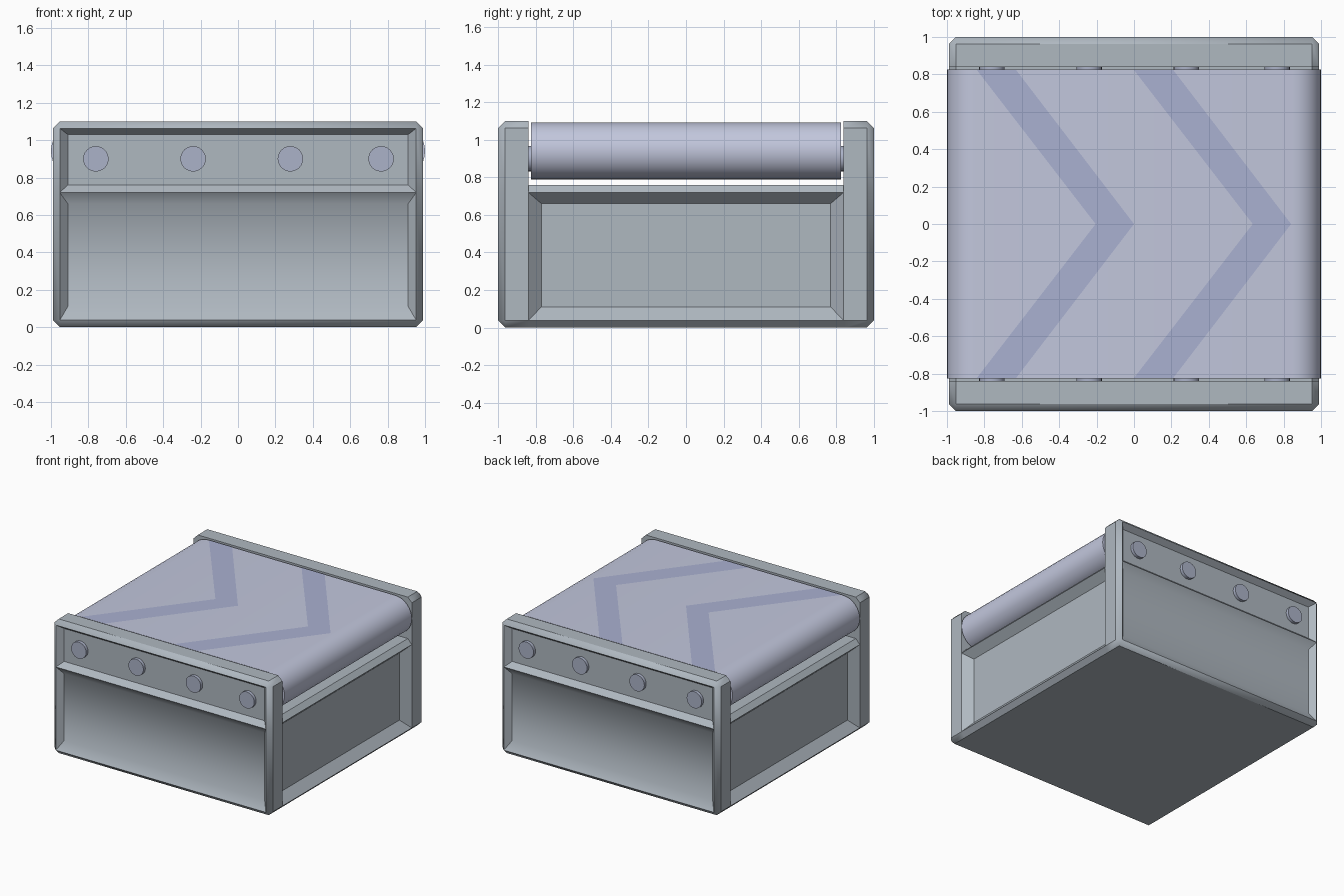
import bpy, bmesh, math
from mathutils import Vector

if "Cube" in bpy.data.objects:
    bpy.data.objects.remove(bpy.data.objects["Cube"])


def material(name, rgb):
    m = bpy.data.materials.new(name)
    m.diffuse_color = (*rgb, 1)
    m.use_nodes = True
    m.node_tree.nodes["Principled BSDF"].inputs["Base Color"].default_value = m.diffuse_color
    return m


FRAME = material("frame_grey", (0.43, 0.48, 0.53))
BELT = material("belt_lilac", (0.54, 0.57, 0.72))
MARK = material("chevron_blue", (0.40, 0.44, 0.64))
PIN = material("pin_blue", (0.41, 0.45, 0.58))


def add_object(name, bm, mat=None, angle=None):
    bmesh.ops.recalc_face_normals(bm, faces=bm.faces[:])
    me = bpy.data.meshes.new(name)
    bm.to_mesh(me)
    bm.free()
    ob = bpy.data.objects.new(name, me)
    bpy.context.collection.objects.link(ob)
    if mat:
        me.materials.append(mat)
    if angle:
        bpy.ops.object.select_all(action='DESELECT')
        ob.select_set(True)
        bpy.context.view_layer.objects.active = ob
        bpy.ops.object.shade_smooth_by_angle(angle=math.radians(angle))
    return ob


def prism_y(profile, y0, y1):
    """Extrude an x-z outline along y."""
    bm = bmesh.new()
    f = bm.faces.new([bm.verts.new((x, y0, z)) for x, z in profile])
    ext = bmesh.ops.extrude_face_region(bm, geom=[f])
    for v in ext["geom"]:
        if isinstance(v, bmesh.types.BMVert):
            v.co.y = y1
    return bm


def recess(bm, normal, centre, low, high, depth):
    """Sink the face nearest to centre; low/high bound the inner panel."""
    n, c = Vector(normal), Vector(centre)
    bm.normal_update()
    face = min((f for f in bm.faces if f.normal.dot(n) > 0.99),
               key=lambda f: (f.calc_center_median() - c).length)
    mid = face.calc_center_median()
    bmesh.ops.inset_individual(bm, faces=[face], thickness=0.04)
    axis = 1 if abs(n.x) > 0.5 else 0
    for v in face.verts:
        v.co[axis] = high[0] if v.co[axis] > mid[axis] else low[0]
        v.co.z = high[1] if v.co.z > mid.z else low[1]
        v.co -= n * depth


# Frame: chamfered block with sunken panels
bm = bmesh.new()
bmesh.ops.create_cube(bm, size=1)
for v in bm.verts:
    v.co = (v.co.x * 1.98, v.co.y * 2, (v.co.z + 0.5) * 1.1)
bmesh.ops.bevel(bm, geom=bm.edges[:], offset=0.037, segments=1,
                profile=0.5, affect='EDGES')
for co, no in (((0, 0, 0.72), (0, 0, 1)), ((0, 0.84, 0), (0, 1, 0)),
               ((0, -0.84, 0), (0, 1, 0))):
    bmesh.ops.bisect_plane(bm, geom=bm.verts[:] + bm.edges[:] + bm.faces[:],
                           plane_co=co, plane_no=no, dist=1e-5)
for s in (-1, 1):
    recess(bm, (0, s, 0), (0, s, 0.9), (-0.91, 0.76), (0.91, 1.03), 0.045)
    recess(bm, (0, s, 0), (0, s, 0.38), (-0.91, 0.11), (0.91, 0.66), 0.045)
    recess(bm, (s, 0, 0), (s, 0, 0.38), (-0.77, 0.11), (0.77, 0.66), 0.065)
frame = add_object("frame", bm, FRAME, 38)

# Channel between the side rails, with sloping lips at both ends
cutter = add_object("channel_cutter", prism_y(
    [(-1.1, 0.594), (-0.953, 0.76), (0.953, 0.76), (1.1, 0.594),
     (1.1, 1.3), (-1.1, 1.3)], -0.84, 0.84))
cutter.hide_render = True
cutter.hide_set(True)
cut = frame.modifiers.new("channel", 'BOOLEAN')
cut.operation = 'DIFFERENCE'
cut.solver = 'EXACT'
cut.object = cutter

# Belt: long loop with rounded ends
R, CZ, CX, N = 0.152, 0.941, 0.848, 16
loop = []
for side, start in ((1, -90), (-1, 90)):
    for i in range(N + 1):
        a = math.radians(start + 180 * i / N)
        loop.append((side * CX + R * math.cos(a), CZ + R * math.sin(a)))
add_object("belt", prism_y(loop, -0.825, 0.825), BELT, 30)

# Chevron markings, just above the belt
for k, dx in enumerate((0, 0.84)):
    bm = bmesh.new()
    z = CZ + R + 0.002
    outer = [bm.verts.new((x + dx, y, z)) for x, y in
             ((-0.63, 0.823), (0, 0), (-0.63, -0.823))]
    inner = [bm.verts.new((x + dx, y, z)) for x, y in
             ((-0.84, 0.823), (-0.205, 0), (-0.84, -0.823))]
    for i in range(2):
        bm.faces.new((inner[i], inner[i + 1], outer[i + 1], outer[i]))
    add_object(f"chevron_{k + 1}", bm, MARK)

# Roller axles passing through both rails
for k, x in enumerate((-0.76, -0.24, 0.28, 0.765)):
    circle = [(x + 0.068 * math.cos(math.tau * i / 24),
               0.90 + 0.068 * math.sin(math.tau * i / 24)) for i in range(24)]
    add_object(f"roller_axle_{k + 1}", prism_y(circle, -0.98, 0.98), PIN, 30)
